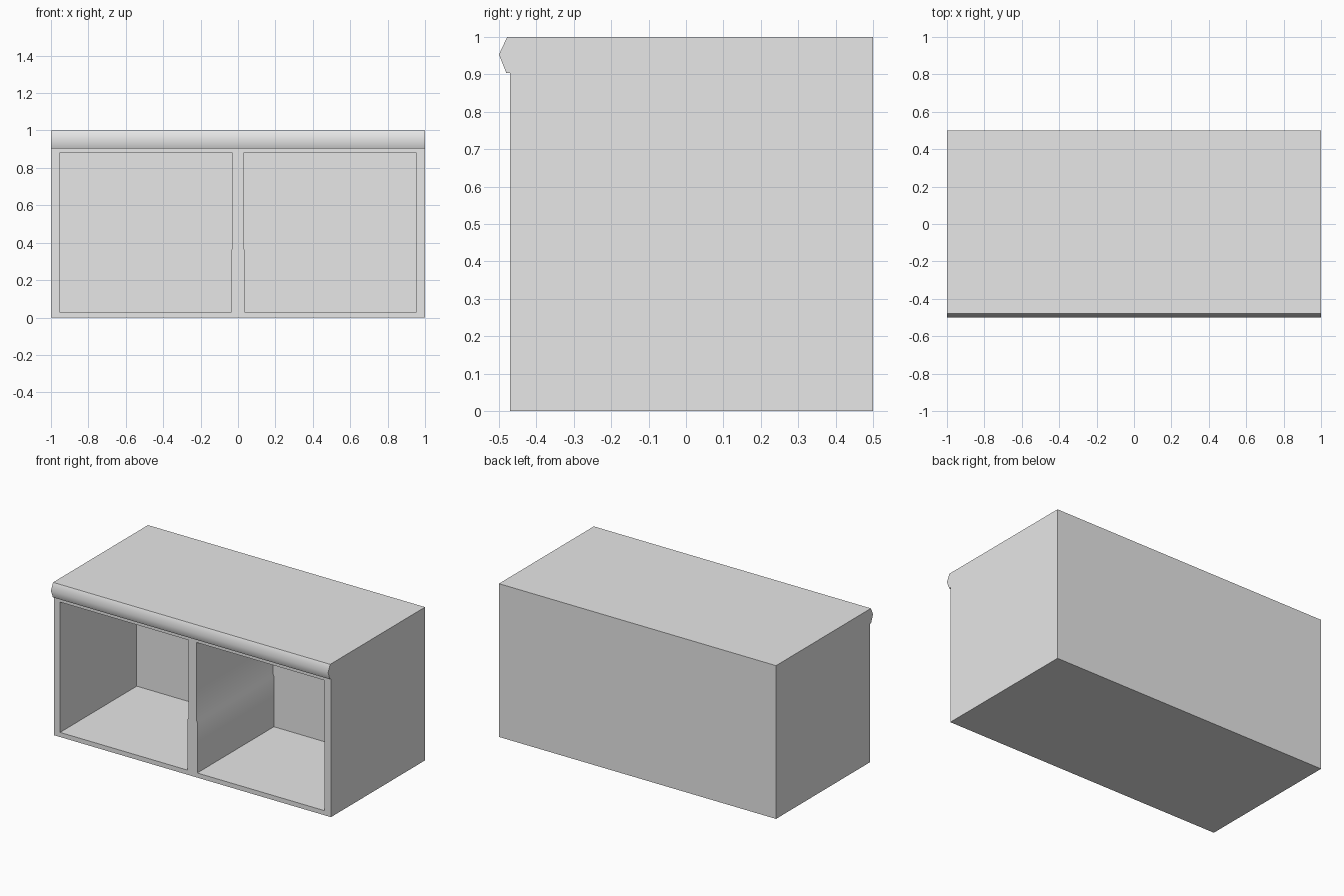
import bpy, bmesh, math
from mathutils import Vector

old = bpy.data.objects.get("Cube")
if old:
    bpy.data.objects.remove(old, do_unlink=True)

grey = bpy.data.materials.new("light_grey")
grey.use_nodes = True
grey.diffuse_color = (0.8, 0.8, 0.8, 1)
grey.node_tree.nodes["Principled BSDF"].inputs["Base Color"].default_value = (0.8, 0.8, 0.8, 1)


def prism(name, points, sweep):
    """Extrude a closed outline along a vector."""
    bm = bmesh.new()
    face = bm.faces.new([bm.verts.new(p) for p in points])
    ext = bmesh.ops.extrude_face_region(bm, geom=[face], use_keep_orig=True)
    verts = [g for g in ext["geom"] if isinstance(g, bmesh.types.BMVert)]
    bmesh.ops.translate(bm, verts=verts, vec=Vector(sweep))
    bmesh.ops.recalc_face_normals(bm, faces=bm.faces)
    mesh = bpy.data.meshes.new(name)
    bm.to_mesh(mesh)
    bm.free()
    mesh.materials.append(grey)
    obj = bpy.data.objects.new(name, mesh)
    bpy.context.scene.collection.objects.link(obj)
    return obj


# Cabinet body: side outline with the rounded top lip, swept along its width
side = [(0.5, 0), (0.5, 1), (-0.478, 1), (-0.5, 0.953),
        (-0.48, 0.903), (-0.47, 0.903), (-0.47, 0)]
cabinet = prism("cabinet_body", [(-1, y, z) for y, z in side], (2, 0, 0))

# Two open compartments, with the divider slightly thicker at its base
opening = [(0.955, 0.03), (0.955, 0.88), (0.03, 0.88),
           (0.03, 0.37), (0.035, 0.36), (0.035, 0.03)]
back, front = 0.32, -0.6
bpy.context.view_layer.objects.active = cabinet
for label, s in (("left", 1), ("right", -1)):
    cutter = prism(label + "_opening_cutter",
                   [(s * x, front, z) for x, z in opening], (0, back - front, 0))
    cutter.hide_render = True
    mod = cabinet.modifiers.new(label + "_opening", "BOOLEAN")
    mod.operation = "DIFFERENCE"
    mod.solver = "EXACT"
    mod.object = cutter
    bpy.ops.object.modifier_apply(modifier=mod.name)
    bpy.data.objects.remove(cutter, do_unlink=True)

# Soft ridge on the lip, sharp edges elsewhere
bpy.ops.object.select_all(action="DESELECT")
cabinet.select_set(True)
bpy.ops.object.shade_smooth_by_angle(angle=math.radians(55))
